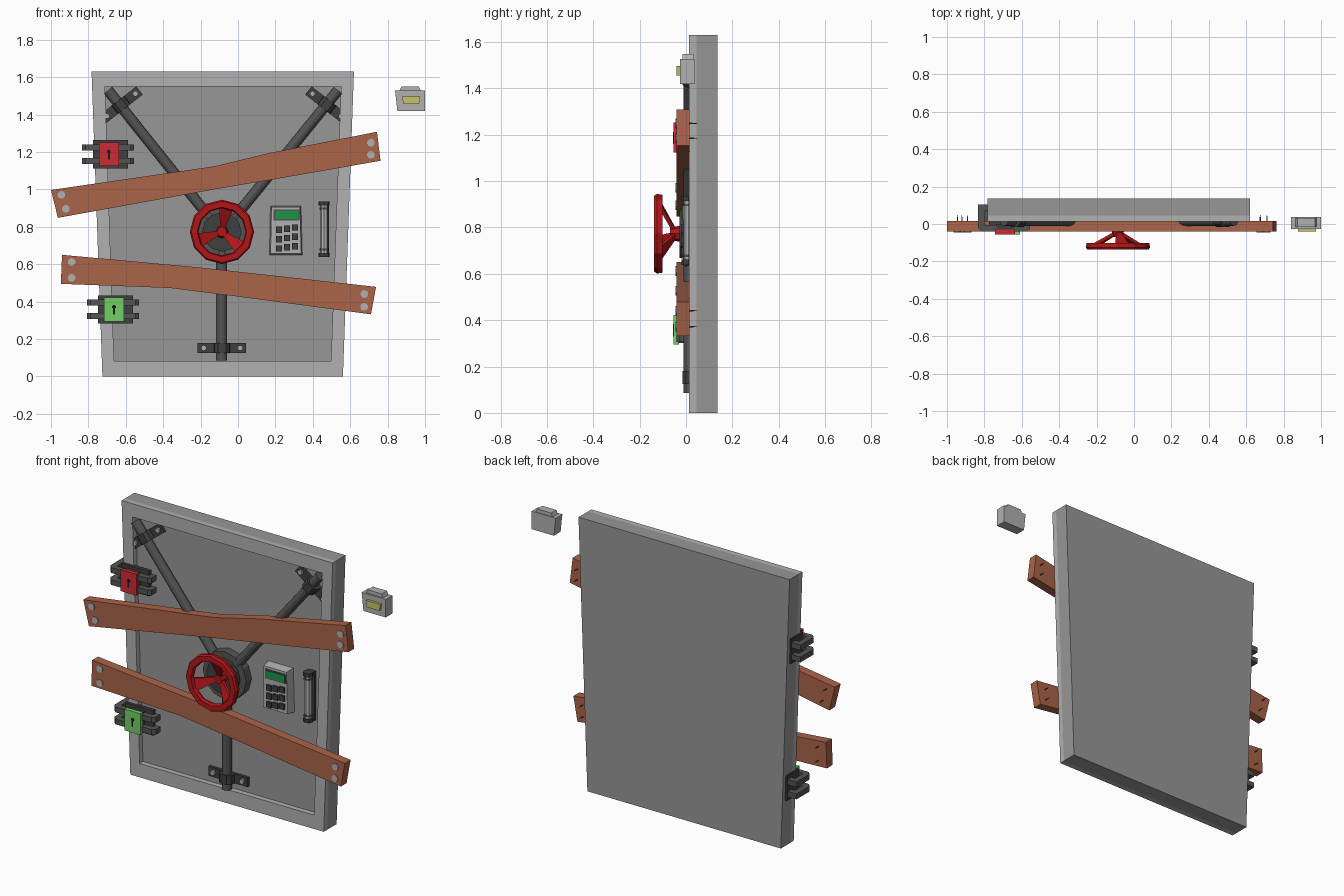
import bpy, bmesh, math
from mathutils import Vector, Matrix

if "Cube" in bpy.data.objects:
    bpy.data.objects.remove(bpy.data.objects["Cube"])


def material(name, r, g, b):
    m = bpy.data.materials.new(name)
    m.diffuse_color = (r, g, b, 1)
    m.use_nodes = True
    m.node_tree.nodes["Principled BSDF"].inputs["Base Color"].default_value = m.diffuse_color
    return m


STEEL = material("light_steel", .44, .44, .44)
PANEL = material("panel_steel", .31, .31, .31)
DARK = material("dark_metal", .05, .05, .05)
IRON = material("iron", .09, .09, .09)
BLACK = material("black", .01, .01, .01)
WOOD = material("wood", .40, .125, .065)
RED = material("lock_red", .60, .025, .035)
GREEN = material("lock_green", .17, .62, .13)
SCREEN = material("screen_green", .01, .30, .06)
WHEEL = material("wheel_red", .45, .008, .01)
YELLOW = material("lens_yellow", .58, .55, .13)


def finish(name, bm, mat):
    bmesh.ops.recalc_face_normals(bm, faces=bm.faces)
    me = bpy.data.meshes.new(name)
    bm.to_mesh(me)
    bm.free()
    ob = bpy.data.objects.new(name, me)
    bpy.context.collection.objects.link(ob)
    if mat:
        me.materials.append(mat)
    return ob


def prism(name, pts, a, b, mat, axis='y'):
    """Extrude a 2D outline (x,z along y, or x,y along z) from a to b."""
    bm = bmesh.new()
    rings = []
    for h in (a, b):
        rings.append([bm.verts.new((u, h, v) if axis == 'y' else (u, v, h)) for u, v in pts])
    for r in rings:
        bm.faces.new(r)
    n = len(pts)
    for i in range(n):
        j = (i + 1) % n
        bm.faces.new((rings[0][i], rings[0][j], rings[1][j], rings[1][i]))
    return finish(name, bm, mat)


def box(name, x0, x1, y0, y1, z0, z1, mat):
    return prism(name, [(x0, z0), (x1, z0), (x1, z1), (x0, z1)], y0, y1, mat)


def hull(name, pts, mat):
    bm = bmesh.new()
    for p in pts:
        bm.verts.new(p)
    bmesh.ops.convex_hull(bm, input=bm.verts)
    bmesh.ops.dissolve_limit(bm, angle_limit=.01, verts=bm.verts, edges=bm.edges)
    return finish(name, bm, mat)


def rod(name, a, b, r, mat, n=12, r2=None):
    a, b = Vector(a), Vector(b)
    d = b - a
    bm = bmesh.new()
    m = Matrix.Translation((a + b) / 2) @ d.to_track_quat('Z', 'Y').to_matrix().to_4x4()
    bmesh.ops.create_cone(bm, cap_ends=True, segments=n, radius1=r,
                          radius2=r if r2 is None else r2, depth=d.length, matrix=m)
    return finish(name, bm, mat)


def frame(name, rings, mat):
    """Join successive closed loops of 3D points, last to first."""
    bm = bmesh.new()
    vs = [[bm.verts.new(p) for p in r] for r in rings]
    for k in range(len(vs)):
        p, q = vs[k], vs[(k + 1) % len(vs)]
        for i in range(len(p)):
            j = (i + 1) % len(p)
            bm.faces.new((p[i], p[j], q[j], q[i]))
    return finish(name, bm, mat)


# Door slab and raised border
outer = [(-.725, 0), (.561, 0), (.62, 1.631), (-.783, 1.631)]
inner = [(-.663, .083), (.497, .083), (.551, 1.551), (-.711, 1.551)]
prism("door_slab", outer, .045, .135, PANEL)
frame("door_border", [[(x, y, z) for x, z in o] for o, y in
                      ((outer, .046), (outer, .013), (inner, .013), (inner, .046))], STEEL)

# Locking bars running to the hub
CX, CZ = -.086, .773
rod("bar_left", (-.695, .018, 1.53), (-.12, .018, .81), .028, IRON)
rod("bar_right", (.535, .018, 1.53), (-.05, .018, .81), .028, IRON)
rod("bar_bottom", (CX, .018, .085), (CX, .018, .70), .028, IRON)


def clamp(name, c, ang, bolts, half):
    """Strap across a bar, with a raised saddle and bolts."""
    parts = [prism(name + "_strap", [(-half, -.028), (half, -.028), (half, .028), (-half, .028)],
                   .028, .046, DARK),
             prism(name + "_saddle", [(-.045, .046), (-.04, 0), (-.022, -.016), (.022, -.016),
                                      (.04, 0), (.045, .046)], -.028, .028, DARK, 'z')]
    for s in bolts:
        parts.append(rod(name + "_bolt", (s * .097, .03, 0), (s * .097, .016, 0), .015, STEEL, 8))
    for p in parts:
        p.data.transform(Matrix.Translation((c[0], 0, c[1])) @ Matrix.Rotation(ang, 4, 'Y'))


clamp("bottom_clamp", (CX, .152), 0, (-1, 1), .13)
clamp("left_clamp", (-.625, 1.452), math.radians(-38), (-1, 1), .125)
clamp("right_clamp", (.475, 1.452), math.radians(38), (-1, 1), .125)

# Stepped hub
rod("hub_base", (CX, .046, CZ), (CX, -.005, CZ), .145, IRON, 12)
rod("hub_step", (CX, 0, CZ), (CX, -.028, CZ), .105, DARK, 12)

# Hand wheel: twelve-sided rim, dished wedge spokes
prof = [(.168, -.102), (.172, -.125), (.164, -.137), (.132, -.137), (.126, -.118), (.134, -.104)]
ang12 = [math.tau * i / 12 for i in range(12)]
frame("wheel_rim", [[(CX + r * math.cos(a), y, CZ + r * math.sin(a)) for a in ang12]
                    for r, y in prof], WHEEL)
rod("wheel_hub", (CX, -.02, CZ), (CX, -.07, CZ), .036, WHEEL, 8, .026)
for d in (80, 200, 320):
    a = math.radians(d)
    pts = []
    for r, w, y0, y1 in ((.018, .012, -.062, -.042), (.138, .04, -.128, -.11)):
        for s in (-w, w):
            for y in (y0, y1):
                pts.append((CX + r * math.cos(a) - s * math.sin(a), y,
                            CZ + r * math.sin(a) + s * math.cos(a)))
    hull("wheel_spoke", pts, WHEEL)

# Nailed planks
planks = {
    "upper_plank": [(-.963, .848), (-.128, 1.0), (.17, 1.05), (.762, 1.153),
                    (.743, 1.308), (.17, 1.195), (-.128, 1.123), (-1, .997)],
    "lower_plank": [(-.947, .495), (-.364, .473), (.0, .427), (.711, .332),
                    (.738, .479), (.0, .560), (-.23, .585), (-.941, .65)]}
for name, o in planks.items():
    bm = bmesh.new()
    rows = [[bm.verts.new((x, y, z)) for x, z in o] for y in (-.04, .015)]
    for i in range(3):  # quads between lower and upper edge
        for r in rows:
            bm.faces.new((r[i], r[i + 1], r[6 - i], r[7 - i]))
    for i in range(8):
        j = (i + 1) % 8
        bm.faces.new((rows[0][i], rows[0][j], rows[1][j], rows[1][i]))
    finish(name, bm, WOOD)
for x, z in ((-.944, .971), (-.92, .896), (.711, 1.249), (.711, 1.185),
             (-.89, .612), (-.89, .527), (.676, .441), (.674, .372)):
    rod("nail_head", (x, -.03, z), (x, -.045, z), .021, STEEL, 10)
    rod("nail_shank", (x, 0, z), (x, .05, z), .005, IRON, 6, .001)

# Edge locks with wrap-around hasps
hasp = [(-.75, .105), (-.835, .105), (-.835, -.02), (-.815, -.04), (-.575, -.04), (-.556, -.025),
        (-.556, .02), (-.59, .02), (-.59, -.006), (-.8, -.006), (-.8, .07), (-.75, .07)]
for tag, mat, dx, z in (("red", RED, 0, 1.188), ("green", GREEN, .027, .358)):
    for dz in (-.036, .036):
        prism(tag + "_hasp", [(x + dx, y) for x, y in hasp], z + dz - .016, z + dz + .016, IRON, 'z')
    box(tag + "_front_plate", -.77 + dx, -.588 + dx, -.003, .02, z - .075, z + .075, DARK)
    box(tag + "_side_plate", -.776 + dx, -.74 + dx, -.003, .11, z - .075, z + .075, DARK)
    box(tag + "_lock_body", -.735 + dx, -.644 + dx, -.042, 0, z - .057, z + .057, DARK)
    box(tag + "_lock", -.743 + dx, -.637 + dx, -.055, -.03, z - .064, z + .064, mat)
    box(tag + "_keyhole", -.695 + dx, -.685 + dx, -.057, -.05, z - .028, z + .014, BLACK)
    rod(tag + "_keyhole_top", (-.69 + dx, -.05, z + .014), (-.69 + dx, -.057, z + .014), .011, BLACK, 6)

# Keypad
hull("keypad_body", [(x, y, z) for y, e in ((.046, 0), (-.012, .006)) for x, z in
                     ((.168 + e, .65 + e), (.344 - e, .65 + e), (.337 - e, .912 - e), (.173 + e, .912 - e))],
     STEEL)
box("keypad_bezel", .19, .33, -.015, 0, .835, .892, IRON)
box("keypad_screen", .197, .323, -.019, 0, .842, .885, SCREEN)
for i in range(3):
    for j in range(3):
        x, z = .218 + .043 * i, .79 - .05 * j + .006 * (i - 1)
        box("keypad_button", x - .016, x + .016, -.022, 0, z - .017, z + .017, DARK)

# Pull handle with dark collars
HX = .46
box("handle_back", HX - .018, HX + .026, .03, .046, .64, .935, DARK)
rod("handle_tube", (HX, .01, .66), (HX, .01, .915), .021, STEEL, 8)
for z in (.65, .925):
    rod("handle_collar", (HX, .01, z - .011), (HX, .01, z + .011), .029, DARK, 8)
for z in (.678, .897):
    rod("handle_ring", (HX, .01, z - .005), (HX, .01, z + .005), .025, IRON, 8)

# Separate signal lamp box
prism("lamp_box", [(.852, 1.42), (1, 1.42), (1, 1.528), (.84, 1.528)], -.026, .037, STEEL)
prism("lamp_cap", [(.862, 1.525), (.978, 1.525), (.967, 1.549), (.873, 1.549)], -.016, .033, STEEL)
prism("lamp_lens", [(.884, 1.456), (.968, 1.456), (.974, 1.496), (.877, 1.496)], -.04, -.02, YELLOW)
